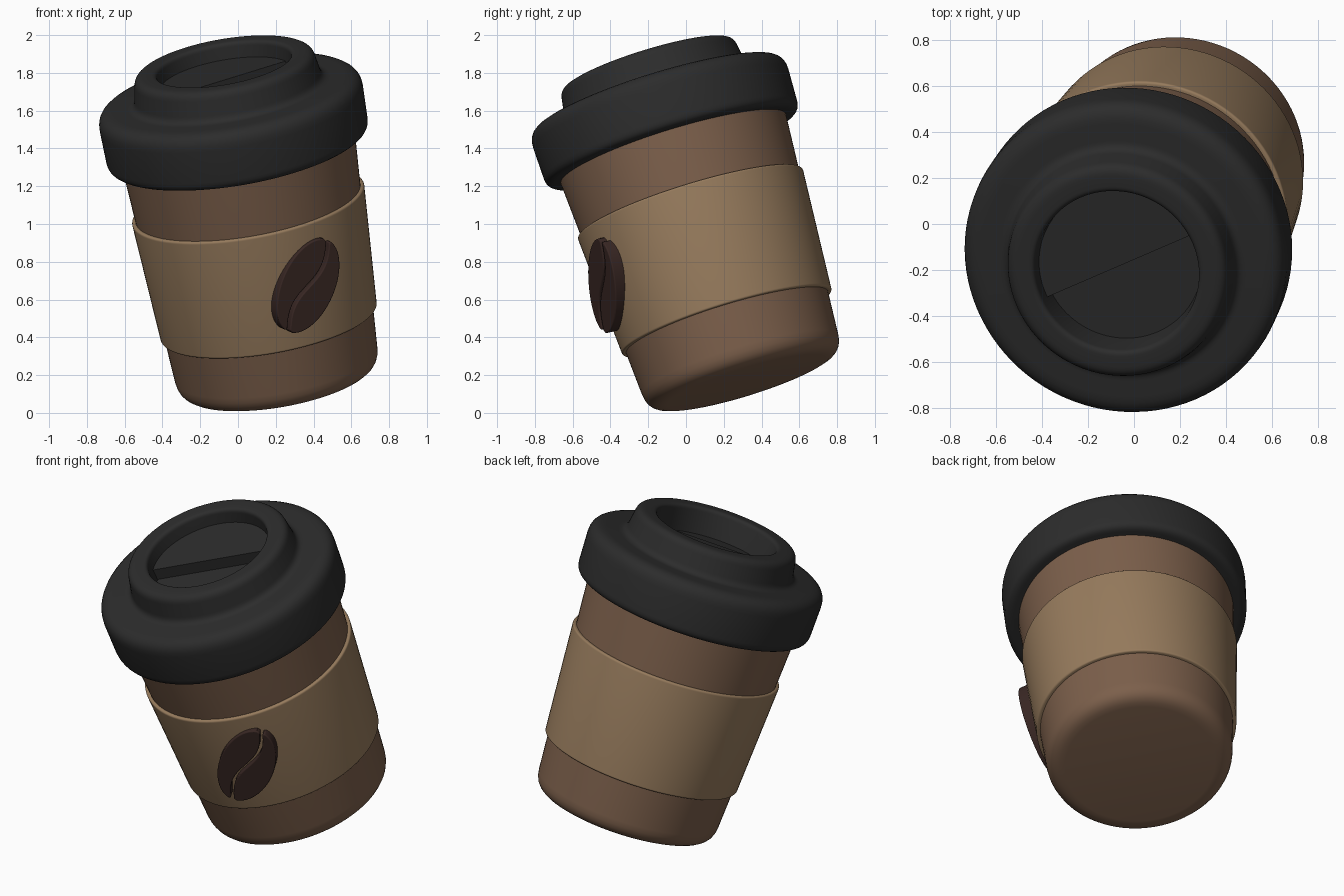
import bpy, bmesh, math
from mathutils import Vector, Matrix

if "Cube" in bpy.data.objects:
    bpy.data.objects.remove(bpy.data.objects["Cube"])

# tilted frame of the cup: e runs along the lid step, d is the cup axis
P = Vector((0.107, 0.118, 0.80))
d = Vector((-0.175, -0.31, 1)).normalized()
e = Vector((0.615, 0.265, 0))
e.z = -(d.x * e.x + d.y * e.y) / d.z
e.normalize()
b = d.cross(e)


def frame(x, y, z, origin):
    m = Matrix((x, y, z)).transposed().to_4x4()
    m.translation = origin
    return m


CUP = frame(e, b, d, P)


def material(name, rgb):
    m = bpy.data.materials.new(name)
    m.diffuse_color = (*rgb, 1)
    m.use_nodes = True
    m.node_tree.nodes["Principled BSDF"].inputs["Base Color"].default_value = m.diffuse_color
    return m


BROWN = material("brown", (0.20, 0.115, 0.07))
TAN = material("tan", (0.31, 0.20, 0.11))
BLACK = material("black", (0.025, 0.025, 0.025))
DARK = material("dark_brown", (0.04, 0.02, 0.017))


def finish(name, bm, matrix, mat, angle=35, bevel=0):
    bmesh.ops.recalc_face_normals(bm, faces=bm.faces)
    me = bpy.data.meshes.new(name)
    bm.to_mesh(me)
    bm.free()
    ob = bpy.data.objects.new(name, me)
    bpy.context.collection.objects.link(ob)
    ob.matrix_world = matrix
    me.materials.append(mat)
    if bevel:
        mod = ob.modifiers.new("bevel", "BEVEL")
        mod.width, mod.segments = bevel, 3
        mod.limit_method, mod.angle_limit = "ANGLE", math.radians(40)
    bpy.ops.object.select_all(action="DESELECT")
    ob.select_set(True)
    bpy.context.view_layer.objects.active = ob
    bpy.ops.object.shade_smooth_by_angle(angle=math.radians(angle))
    return ob


def rounded(profile, closed=False, steps=6):
    """Profile of (radius, height, fillet) with its corners rounded."""
    pts, n = [], len(profile)
    for i, (r, h, f) in enumerate(profile):
        c = Vector((r, h))
        if not f:
            pts.append(c)
            continue
        a = c + (Vector(profile[i - 1][:2]) - c).normalized() * f
        z = c + (Vector(profile[(i + 1) % n][:2]) - c).normalized() * f
        for k in range(steps + 1):
            t = k / steps
            pts.append(a * (1 - t) ** 2 + c * 2 * t * (1 - t) + z * t * t)
    return pts + pts[:1] if closed else pts


def lathe(name, profile, mat, closed=False, seg=96):
    bm = bmesh.new()
    vs = [bm.verts.new((p.x, 0, p.y)) for p in rounded(profile, closed)]
    es = [bm.edges.new(pair) for pair in zip(vs, vs[1:])]
    bmesh.ops.spin(bm, geom=vs + es, axis=(0, 0, 1), cent=(0, 0, 0),
                   angle=math.tau, steps=seg)
    bmesh.ops.remove_doubles(bm, verts=bm.verts, dist=1e-4)
    return finish(name, bm, CUP, mat)


def slab(name, outline, z0, z1, matrix, mat, bevel):
    bm = bmesh.new()
    f = bm.faces.new([bm.verts.new((x, y, z0)) for x, y in outline])
    top = bmesh.ops.extrude_face_region(bm, geom=[f])["geom"]
    bmesh.ops.translate(bm, vec=(0, 0, z1 - z0),
                        verts=[v for v in top if isinstance(v, bmesh.types.BMVert)])
    return finish(name, bm, matrix, mat, bevel=bevel)


# tapered cup body
lathe("cup_body", [(0, -0.675, 0), (0.537, -0.675, 0.10), (0.625, 0.65, 0), (0, 0.65, 0)], BROWN)

# heat sleeve
lathe("sleeve", [(0.55, -0.34, 0), (0.58, -0.34, 0.012), (0.624, 0.33, 0.014), (0.595, 0.33, 0)],
      TAN, closed=True)

# lid with raised drinking rim and recess
lathe("lid", [(0, 0.635, 0), (0.70, 0.635, 0.05), (0.71, 0.95, 0.09), (0.505, 0.95, 0.04),
              (0.478, 1.114, 0.045), (0.362, 1.114, 0.025), (0.35, 0.955, 0), (0, 0.955, 0)], BLACK)

# raised back half of the recess floor
half = [(0.357 * math.cos(math.pi * i / 48), 0.357 * math.sin(math.pi * i / 48)) for i in range(49)]
slab("lid_step", half, 0.93, 1.025, CUP, BLACK, 0)

# coffee bean: two halves divided by an S-shaped cleft
n = Vector((0.248, -0.53, -0.115))
n = (n - d * n.dot(d)).normalized()
BEAN = frame(d.cross(n), d, n, P) @ Matrix.Rotation(math.radians(-36), 4, "Z")
A, B, GAP, N = 0.265, 0.158, 0.009, 28


def cleft(q):
    return 0.034 * math.sin(math.pi * q / A)


for side, label in ((1, "right"), (-1, "left")):
    top = 1.42
    arc = [math.pi / 2 * (2 * i / N - 1) * top / 1.571 for i in range(N + 1)]
    outline = [(side * B * math.cos(a), A * math.sin(a)) for a in arc]
    qs = [A * 0.965 * (1 - 2 * i / N) for i in range(N + 1)]
    outline += [(cleft(q) + side * GAP, q) for q in qs]
    slab("bean_half_" + label, outline, 0.555, 0.637, BEAN, DARK, 0.012)
